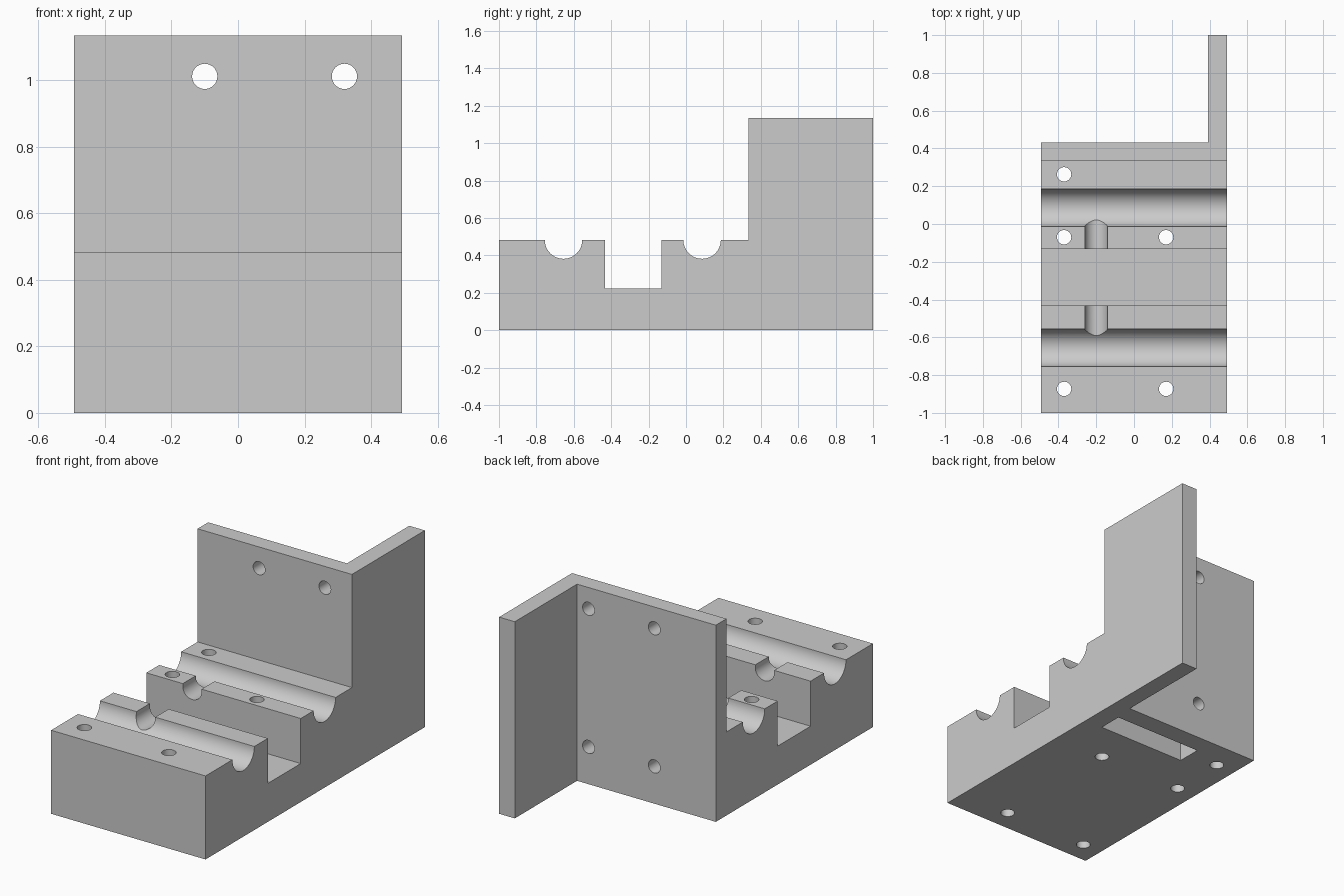
import bpy, bmesh, math
from mathutils import Matrix, Vector

cube = bpy.data.objects.get("Cube")
if cube:
    bpy.data.objects.remove(cube, do_unlink=True)

HALF_W, BACK, WALL = 0.493, 0.432, 0.335
DECK, TOP, FLOOR = 0.482, 1.135, 0.222

grey = bpy.data.materials.new("plain grey")
grey.use_nodes = True
grey.diffuse_color = (0.6, 0.6, 0.6, 1)
grey.node_tree.nodes["Principled BSDF"].inputs["Base Color"].default_value = (0.6, 0.6, 0.6, 1)


def arc(cy, cz, r, steps=32):
    """Lower half circle, left to right."""
    return [(cy - r * math.cos(math.pi * i / steps), cz - r * math.sin(math.pi * i / steps))
            for i in range(steps + 1)]


def make_object(name, bm):
    bmesh.ops.recalc_face_normals(bm, faces=bm.faces)
    mesh = bpy.data.meshes.new(name)
    bm.to_mesh(mesh)
    bm.free()
    mesh.materials.append(grey)
    obj = bpy.data.objects.new(name, mesh)
    bpy.context.collection.objects.link(obj)
    return obj


def extrude(name, points, depth):
    """Fill a loop of 3D points and extrude it along a vector."""
    bm = bmesh.new()
    face = bm.faces.new([bm.verts.new(p) for p in points])
    geom = bmesh.ops.extrude_face_region(bm, geom=[face])["geom"]
    bmesh.ops.translate(bm, vec=depth, verts=[v for v in geom if isinstance(v, bmesh.types.BMVert)])
    return make_object(name, bm)


def box(name, lo, hi):
    points = [(lo[0], lo[1], lo[2]), (hi[0], lo[1], lo[2]), (hi[0], hi[1], lo[2]), (lo[0], hi[1], lo[2])]
    return extrude(name, points, Vector((0, 0, hi[2] - lo[2])))


def rod(name, start, end, r=0.038):
    a, b = Vector(start), Vector(end)
    bm = bmesh.new()
    turn = (b - a).to_track_quat('Z', 'Y').to_matrix().to_4x4()
    bmesh.ops.create_cone(bm, cap_ends=True, segments=32, radius1=r, radius2=r,
                          depth=(b - a).length, matrix=Matrix.Translation((a + b) / 2) @ turn)
    return make_object(name, bm)


def combine(target, tool, operation):
    mod = target.modifiers.new(tool.name, 'BOOLEAN')
    mod.operation, mod.object, mod.solver = operation, tool, 'EXACT'
    bpy.context.view_layer.objects.active = target
    bpy.ops.object.modifier_apply(modifier=mod.name)
    bpy.data.objects.remove(tool, do_unlink=True)


# Bed with two round troughs, a square channel and the upright wall
profile = [(-1, 0), (-1, DECK)] + arc(-0.655, DECK, 0.1)
profile += [(-0.432, DECK), (-0.432, FLOOR), (-0.132, FLOOR), (-0.132, DECK)]
profile += arc(0.086, DECK, 0.1)
profile += [(WALL, DECK), (WALL, TOP), (BACK, TOP), (BACK, 0)]
body = extrude("mounting_block", [(-HALF_W, y, z) for y, z in profile], Vector((2 * HALF_W, 0, 0)))

# Side flange behind the wall
combine(body, box("side_flange", (0.393, 0.38, 0), (HALF_W, 1, TOP)), 'UNION')

# U-shaped notches joining the troughs to the channel
notch = [(-0.26, 0.6)] + arc(-0.2, DECK - 0.016, 0.06) + [(-0.14, 0.6)]
for y0, y1 in ((-0.655, -0.4), (-0.16, 0.086)):
    combine(body, extrude("notch", [(x, y0, z) for x, z in notch], Vector((0, y1 - y0, 0))), 'DIFFERENCE')

# Nut pocket in the underside
combine(body, box("nut_pocket", (-0.185, 0.177, -0.1), (0.378, 0.318, 0.3)), 'DIFFERENCE')

# Vertical bolt holes
for x, y in ((-0.37, 0.263), (-0.37, -0.07), (0.17, -0.07), (-0.37, -0.873), (0.17, -0.873)):
    combine(body, rod("bolt_hole", (x, y, -0.1), (x, y, 0.6)), 'DIFFERENCE')

# Wall holes, the lower pair opening into the pocket
for x in (-0.1, 0.32):
    for z in (0.215, 1.012):
        combine(body, rod("wall_hole", (x, 0.25, z), (x, 0.6, z)), 'DIFFERENCE')

bpy.ops.object.select_all(action='DESELECT')
body.select_set(True)
bpy.context.view_layer.objects.active = body
bpy.ops.object.shade_smooth_by_angle(angle=math.radians(30))
